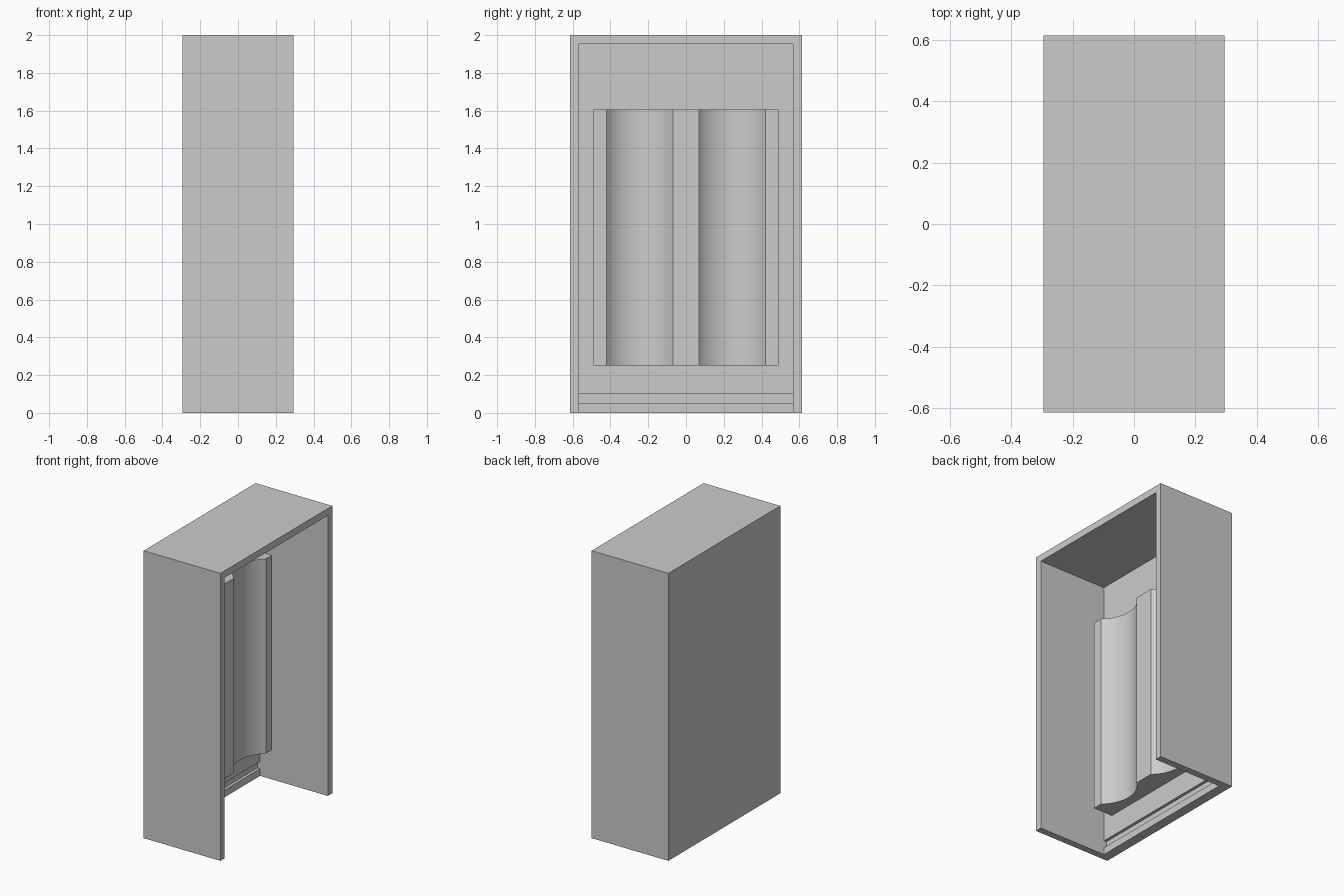
import bpy, bmesh, math
from mathutils import Vector

if "Cube" in bpy.data.objects:
    bpy.data.objects.remove(bpy.data.objects["Cube"])

grey = bpy.data.materials.new("light grey")
grey.diffuse_color = (0.6, 0.6, 0.6, 1)
grey.use_nodes = True
grey.node_tree.nodes["Principled BSDF"].inputs["Base Color"].default_value = grey.diffuse_color


def prism(name, profile, offset):
    """Extrude a closed planar profile along an offset vector."""
    bm = bmesh.new()
    face = bm.faces.new([bm.verts.new(p) for p in profile])
    ext = bmesh.ops.extrude_face_region(bm, geom=[face], use_keep_orig=True)
    moved = [g for g in ext["geom"] if isinstance(g, bmesh.types.BMVert)]
    bmesh.ops.translate(bm, verts=moved, vec=Vector(offset))
    bmesh.ops.recalc_face_normals(bm, faces=bm.faces)
    mesh = bpy.data.meshes.new(name)
    bm.to_mesh(mesh)
    bm.free()
    obj = bpy.data.objects.new(name, mesh)
    bpy.context.collection.objects.link(obj)
    mesh.materials.append(grey)
    return obj


HX, HY, H = 0.295, 0.615, 2.0      # half depth, half width, height
WALL = 0.048
BACK, GROOVE = -0.227, -0.247      # inner back face, groove bottom

# Housing: box, open at the +x side and underneath
housing = prism("housing", [(-HX, -HY, 0), (HX, -HY, 0), (HX, HY, 0), (-HX, HY, 0)],
                (0, 0, H))

# Cavity cutter, with a tongue that makes the groove along the back wall
outline = [(0.4, -0.1), (BACK, -0.1), (BACK, 0.05), (GROOVE, 0.05), (GROOVE, 0.1),
           (BACK, 0.1), (BACK, H - WALL), (0.4, H - WALL)]
cutter = prism("cavity_cutter", [(x, -HY + WALL, z) for x, z in outline],
               (0, 2 * (HY - WALL), 0))
cutter.hide_render = True
cutter.hide_viewport = True
cut = housing.modifiers.new("cavity", "BOOLEAN")
cut.operation = "DIFFERENCE"
cut.solver = "EXACT"
cut.object = cutter

# Channel block: two shallow round channels facing the open side
FRONT, HALF, DEPTH, STEPS = -0.08, 0.175, 0.08, 24
radius = (HALF ** 2 + DEPTH ** 2) / (2 * DEPTH)
sweep = math.asin(HALF / radius)
pts = [(BACK - 0.005, -0.49), (FRONT, -0.49)]
for centre in (-0.245, 0.245):
    for i in range(STEPS + 1):
        a = sweep * (2 * i / STEPS - 1)
        pts.append((FRONT + radius * math.cos(sweep) - radius * math.cos(a),
                    centre + radius * math.sin(a)))
pts += [(FRONT, 0.49), (BACK - 0.005, 0.49)]
block = prism("channel_block", [(x, y, 0.25) for x, y in pts], (0, 0, 1.355))

bpy.ops.object.select_all(action="DESELECT")
block.select_set(True)
bpy.context.view_layer.objects.active = block
bpy.ops.object.shade_smooth_by_angle(angle=math.radians(30))
